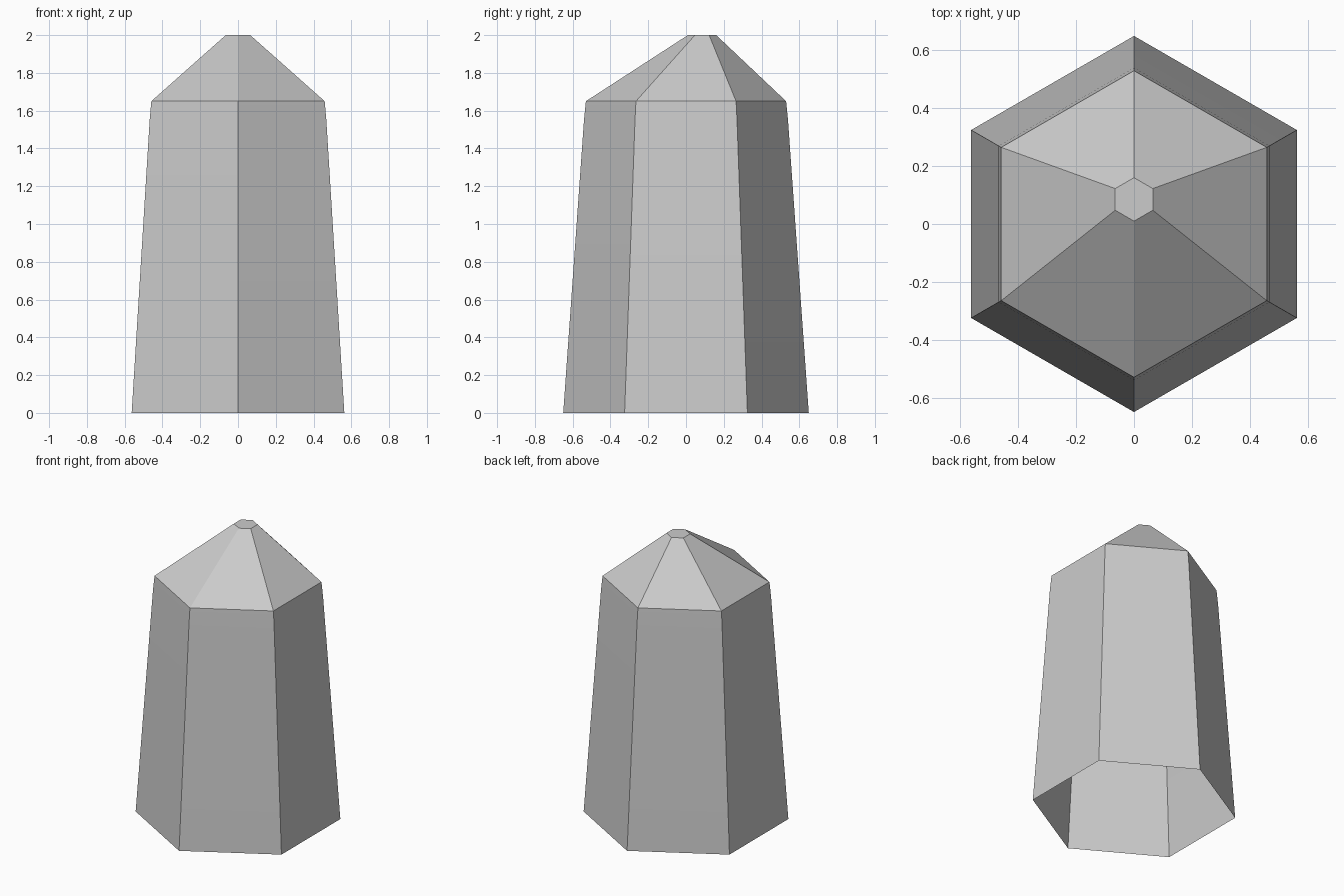
import bpy, bmesh, math

cube = bpy.data.objects.get("Cube")
if cube:
    bpy.data.objects.remove(cube, do_unlink=True)

SIDES = 6

# One plain stone grey
stone = bpy.data.materials.new("stone_grey")
stone.use_nodes = True
colour = (0.6, 0.6, 0.6, 1)
stone.diffuse_color = colour
stone.node_tree.nodes["Principled BSDF"].inputs["Base Color"].default_value = colour


def hex_ring(bm, radius, z, shift=0.0):
    """Hexagon of vertices with corners pointing to the front and back."""
    return [bm.verts.new((radius * math.sin(i * math.tau / SIDES),
                          shift - radius * math.cos(i * math.tau / SIDES), z))
            for i in range(SIDES)]


# Rings from the open base to the off-centre tip: radius, height, y shift
profile = [(0.65, 0, 0), (0.54, 1.55, 0), (0.53, 1.65, 0), (0.075, 2, 0.085)]

bm = bmesh.new()
rings = [hex_ring(bm, *ring) for ring in profile]

# Walls and sloping crown
for low, high in zip(rings, rings[1:]):
    for i in range(SIDES):
        j = (i + 1) % SIDES
        bm.faces.new((low[i], low[j], high[j], high[i]))

# Small flat tip; the base stays open
bm.faces.new(rings[-1])

mesh = bpy.data.meshes.new("crystal_pillar")
bm.to_mesh(mesh)
bm.free()
mesh.materials.append(stone)
pillar = bpy.data.objects.new("crystal_pillar", mesh)
bpy.context.collection.objects.link(pillar)

# Soften only the slight bend below the crown
bpy.ops.object.select_all(action="DESELECT")
pillar.select_set(True)
bpy.context.view_layer.objects.active = pillar
bpy.ops.object.shade_smooth_by_angle(angle=math.radians(15))
